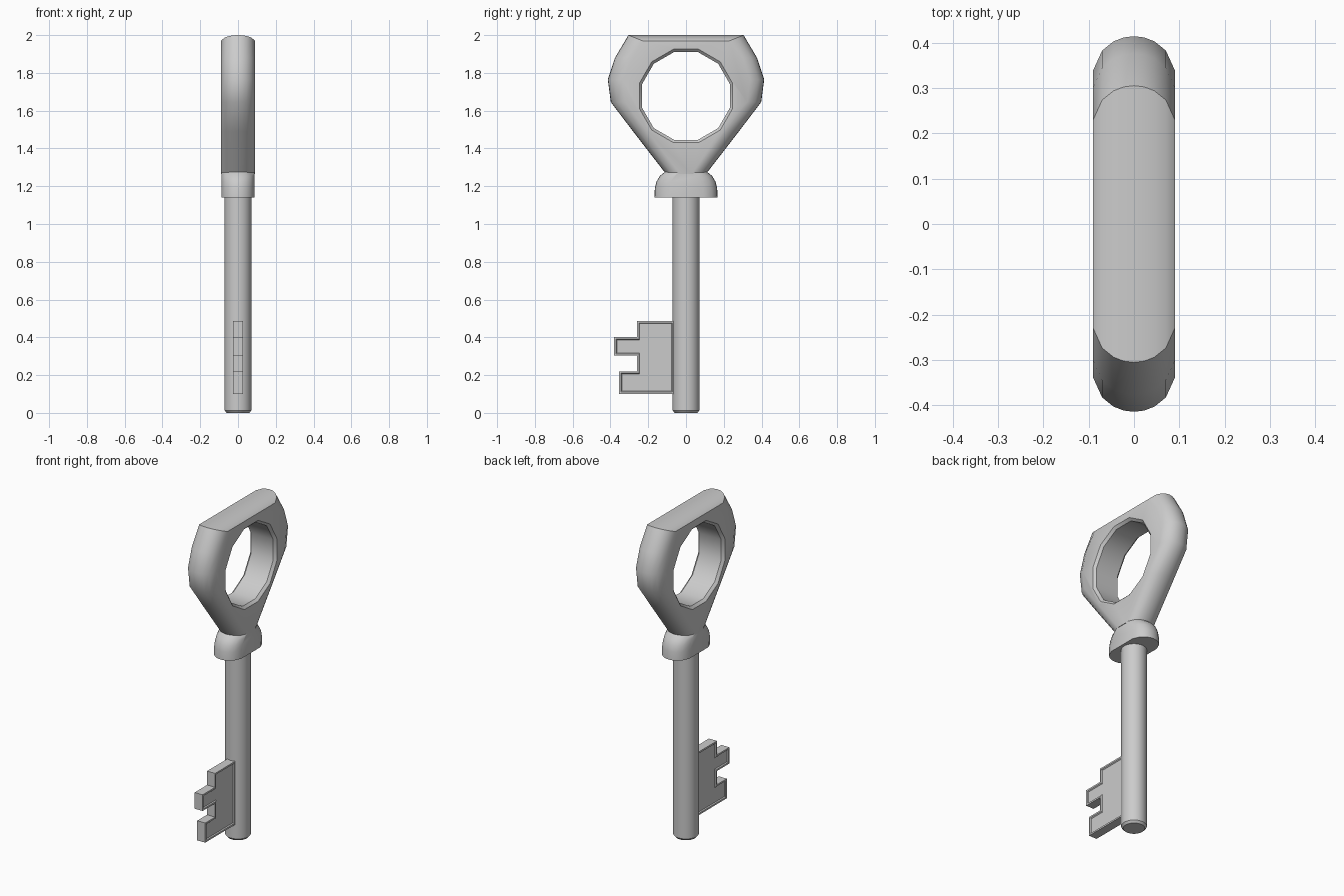
import bpy, bmesh, math

if "Cube" in bpy.data.objects:
    bpy.data.objects.remove(bpy.data.objects["Cube"])


def finish(name, bm):
    bmesh.ops.recalc_face_normals(bm, faces=bm.faces)
    mesh = bpy.data.meshes.new(name)
    bm.to_mesh(mesh)
    bm.free()
    ob = bpy.data.objects.new(name, mesh)
    bpy.context.collection.objects.link(ob)
    return ob


def smooth(ob):
    bpy.ops.object.select_all(action='DESELECT')
    bpy.context.view_layer.objects.active = ob
    ob.select_set(True)
    bpy.ops.object.shade_smooth_by_angle(angle=math.radians(32))


def loft(name, rings):
    bm = bmesh.new()
    vs = [[bm.verts.new(p) for p in ring] for ring in rings]
    n = len(vs[0])
    for a, b in zip(vs, vs[1:]):
        for i in range(n):
            j = (i + 1) % n
            bm.faces.new((a[i], a[j], b[j], b[i]))
    bm.faces.new(vs[0])
    bm.faces.new(vs[-1])
    return finish(name, bm)


def rounded_slab(name, half, depth, inset, drop):
    """Mirror a half outline (y, z) and shrink it towards both flat faces."""
    steps = [(1, 1), (.78, .42), (.5, .15), (.25, .035), (0, 0)]
    layers = [(-s, t) for s, t in steps] + [(s, t) for s, t in steps[-2::-1]]
    top = half[0][1]
    rings = []
    for s, t in layers:
        pts = [(y - inset * t, z - (drop * t if z == top else 0)) for y, z in half]
        pts += [(-y, z) for y, z in reversed(pts)]
        rings.append([(depth * s, y, z) for y, z in pts])
    return loft(name, rings)


# Bow (handle) with twelve-sided, chamfered hole
bow = rounded_slab("bow", [(.305, 2), (.376, 1.88), (.414, 1.765), (.398, 1.645),
                           (.28, 1.49), (.106, 1.265)], .09, .075, .03)


def hole_ring(x, r):
    return [(x, r * math.cos(a), 1.678 + r * math.sin(a))
            for a in (math.radians(15 + 30 * k) for k in range(12))]


cutter = loft("hole_cutter", [hole_ring(x, r) for x, r in (
    (-.12, .286), (-.09, .256), (-.075, .241), (.075, .241), (.09, .256), (.12, .286))])
mod = bow.modifiers.new("hole", 'BOOLEAN')
mod.operation = 'DIFFERENCE'
mod.solver = 'EXACT'
mod.object = cutter
bpy.context.view_layer.objects.active = bow
bow.select_set(True)
bpy.ops.object.modifier_apply(modifier=mod.name)
bpy.data.objects.remove(cutter)
smooth(bow)

# Collar below the bow
collar = rounded_slab("collar", [(.113, 1.275), (.138, 1.255), (.156, 1.225),
                                 (.165, 1.19), (.167, 1.14)], .087, .075, 0)
smooth(collar)


# Round shaft with chamfered tip
def shaft_ring(z, r):
    return [(r * math.cos(k * math.tau / 32), r * math.sin(k * math.tau / 32), z)
            for k in range(32)]


shaft = loft("shaft", [shaft_ring(0, .06), shaft_ring(.013, .071), shaft_ring(1.18, .071)])
smooth(shaft)

# Toothed bit with recessed side panels
outline = [(-.062, .487), (-.26, .487), (-.26, .402), (-.38, .402), (-.38, .303),
           (-.26, .303), (-.26, .22), (-.355, .22), (-.355, .1), (-.062, .1)]
bit = loft("bit", [[(x, y, z) for y, z in outline] for x in (-.027, .027)])
bm = bmesh.new()
bm.from_mesh(bit.data)
for side in [f for f in bm.faces if abs(f.normal.x) > .9]:
    bmesh.ops.inset_region(bm, faces=[side], thickness=.01, use_even_offset=True)
    bmesh.ops.inset_region(bm, faces=[side], thickness=.005, depth=-.006,
                           use_even_offset=True)
bm.to_mesh(bit.data)
bm.free()
